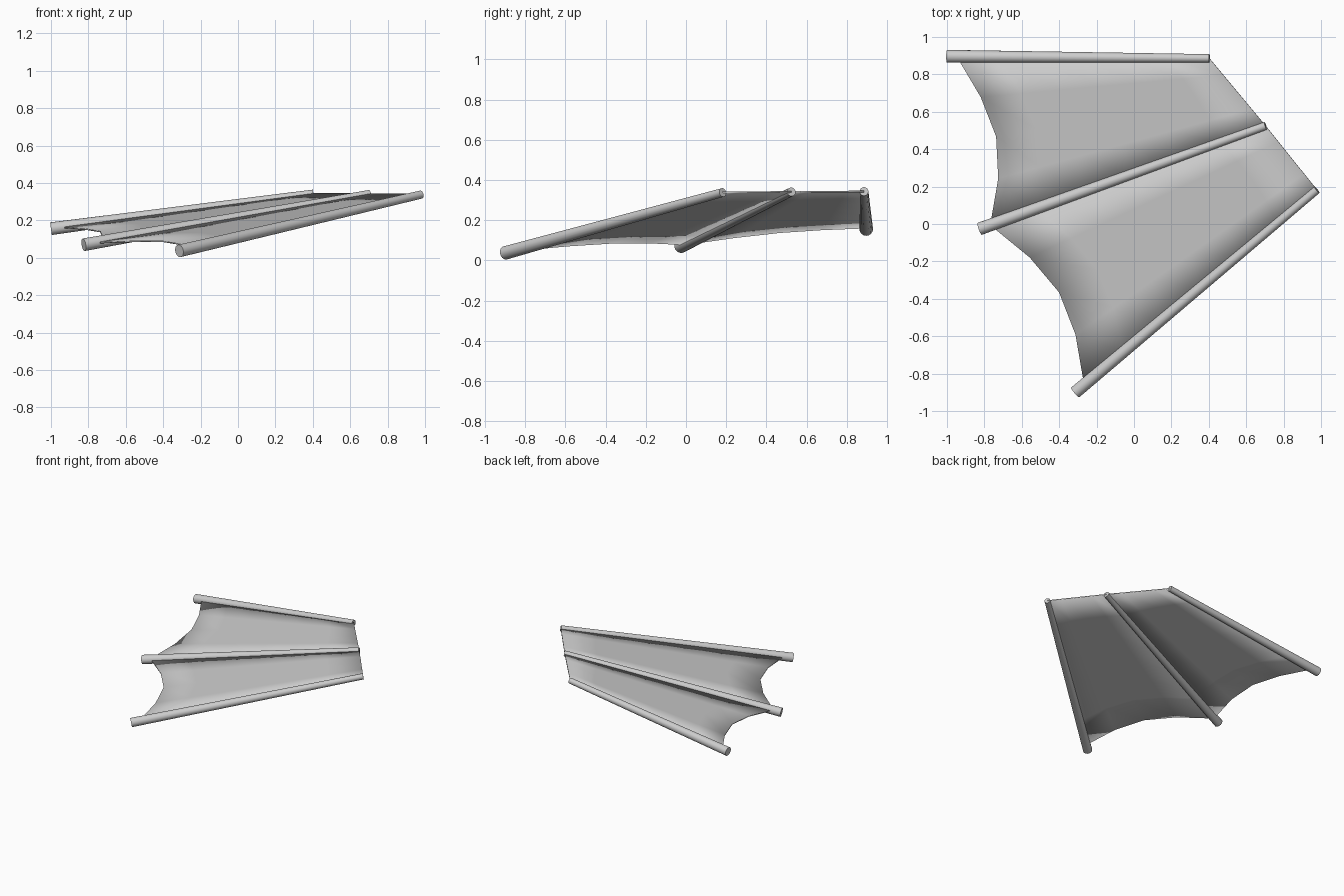
import bpy, bmesh, math
from mathutils import Vector

if "Cube" in bpy.data.objects:
    bpy.data.objects.remove(bpy.data.objects["Cube"])

# spar centre lines: wide root end -> narrow tip end
SPARS = [
    (Vector((-1.0, 0.897, 0.156)), Vector((0.403, 0.886, 0.343))),
    (Vector((-0.825, -0.026, 0.070)), Vector((0.704, 0.525, 0.341))),
    (Vector((-0.314, -0.90, 0.037)), Vector((0.978, 0.183, 0.338))),
]


def add_object(name, bm):
    bmesh.ops.recalc_face_normals(bm, faces=bm.faces)
    mesh = bpy.data.meshes.new(name)
    bm.to_mesh(mesh)
    bm.free()
    ob = bpy.data.objects.new(name, mesh)
    bpy.context.collection.objects.link(ob)
    bpy.ops.object.select_all(action='DESELECT')
    bpy.context.view_layer.objects.active = ob
    ob.select_set(True)
    bpy.ops.object.shade_smooth_by_angle(angle=math.radians(35))
    return ob


def spar(name, a, b, r1=0.034, r2=0.022):
    bm = bmesh.new()
    bmesh.ops.create_cone(bm, cap_ends=True, segments=16,
                          radius1=r1, radius2=r2, depth=(b - a).length)
    ob = add_object(name, bm)
    ob.rotation_mode = 'QUATERNION'
    ob.rotation_quaternion = (b - a).to_track_quat('Z', 'Y')
    ob.location = (a + b) / 2


def membrane(name, left, right, cols=4, rows=6):
    # ruled sheet between two spars, with a scalloped trailing edge
    bm = bmesh.new()
    grid = []
    for i in range(cols + 1):
        v = i / cols
        start = 0.037 + 0.083 * math.sin(math.pi * v)
        line = []
        for j in range(rows + 1):
            s = start + (1 - start) * j / rows
            p = left[0].lerp(left[1], s).lerp(right[0].lerp(right[1], s), v)
            line.append(bm.verts.new(p))
        grid.append(line)
    for i in range(cols):
        for j in range(rows):
            bm.faces.new((grid[i][j], grid[i + 1][j],
                          grid[i + 1][j + 1], grid[i][j + 1]))
    ob = add_object(name, bm)
    mod = ob.modifiers.new("thickness", 'SOLIDIFY')
    mod.thickness = 0.008
    mod.offset = 0


# three tapered spars
for n, (a, b) in zip(("rear", "middle", "front"), SPARS):
    spar(n + "_spar", a, b)

# two skin panels stretched between them
membrane("rear_membrane", SPARS[0], SPARS[1])
membrane("front_membrane", SPARS[1], SPARS[2])
